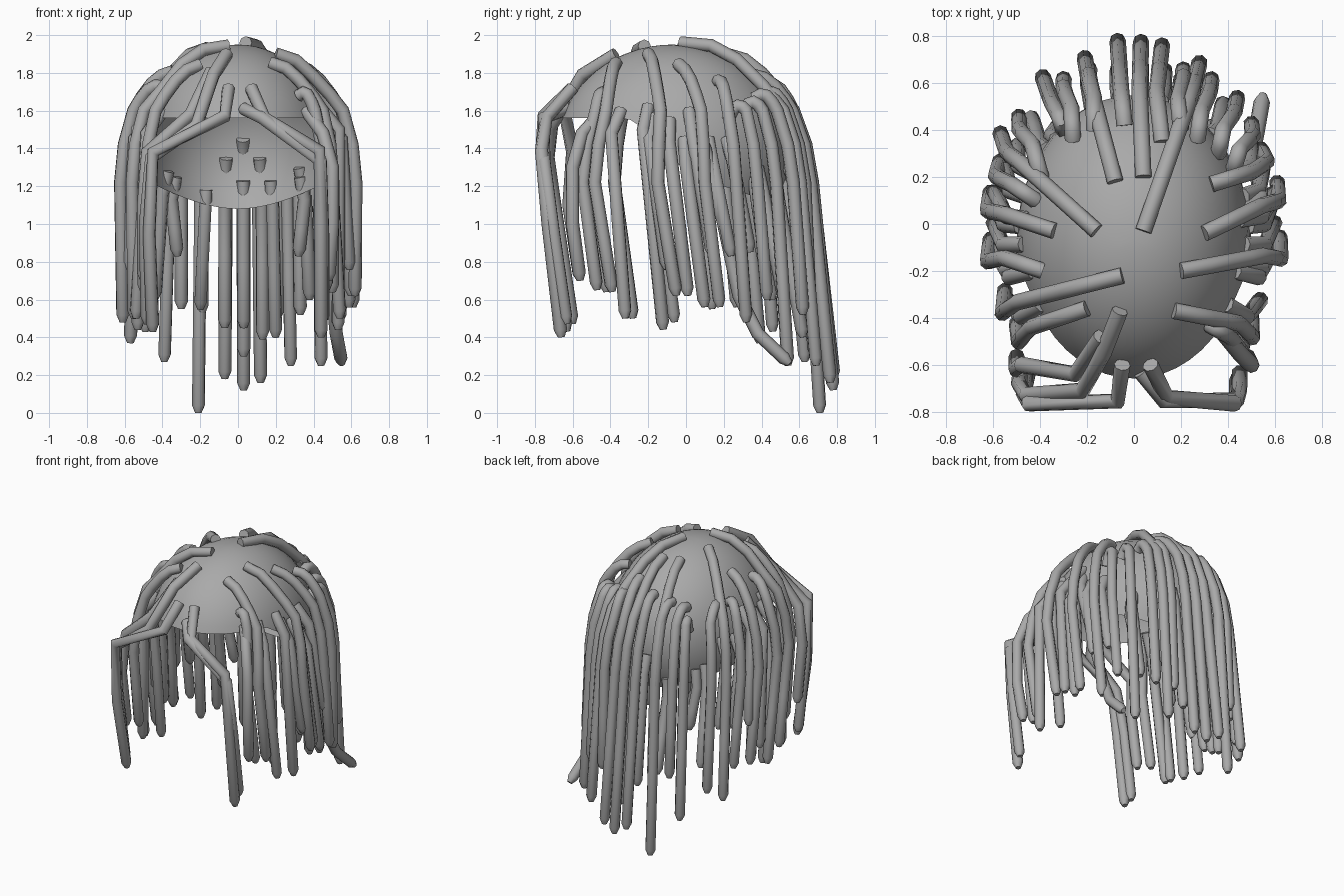
import bpy, bmesh, math
from mathutils import Vector

if "Cube" in bpy.data.objects:
    bpy.data.objects.remove(bpy.data.objects["Cube"])

GREY = bpy.data.materials.new("soft_grey")
GREY.diffuse_color = (0.4, 0.4, 0.4, 1)
GREY.use_nodes = True
GREY.node_tree.nodes["Principled BSDF"].inputs["Base Color"].default_value = GREY.diffuse_color

# cap ellipsoid: centre and radii
CY, CZ = -0.07, 1.38
RX, RY, RZ = 0.5, 0.62, 0.57
TUBE = 0.035


def cap_z(x, y, grow=0.0):
    k = 1 - (x / (RX + grow)) ** 2 - ((y - CY) / (RY + grow)) ** 2
    return CZ + (RZ + grow) * math.sqrt(max(k, 0.0))


def cap_at(angle, z, grow=0.0):
    k = math.sqrt(max(0.0, 1 - ((z - CZ) / RZ) ** 2))
    return Vector(((RX * k + grow) * math.cos(angle),
                   CY + (RY * k + grow) * math.sin(angle), z))


def finish(ob, angle):
    ob.data.materials.clear()
    ob.data.materials.append(GREY)
    bpy.ops.object.select_all(action='DESELECT')
    ob.select_set(True)
    bpy.context.view_layer.objects.active = ob
    bpy.ops.object.shade_smooth_by_angle(angle=math.radians(angle))


def make_cap():
    """Open shell: high hairline at the front, low rim at the nape."""
    bm = bmesh.new()
    n, rows = 48, 14
    top = bm.verts.new((0, CY, CZ + RZ))
    rings = []
    for j in range(1, rows + 1):
        ring = []
        for i in range(n):
            a = 2 * math.pi * i / n
            s = math.sin(a)
            t = min(1, max(0, (s + 0.45) / 0.75))
            rim = 1.56 - 0.33 * t * t * (3 - 2 * t) - 0.15 * max(0, s) ** 2
            lat = math.asin((rim - CZ) / RZ)
            p = math.pi / 2 + (lat - math.pi / 2) * j / rows
            ring.append(bm.verts.new((RX * math.cos(p) * math.cos(a),
                                      CY + RY * math.cos(p) * s,
                                      CZ + RZ * math.sin(p))))
        rings.append(ring)
    for i in range(n):
        k = (i + 1) % n
        bm.faces.new((top, rings[0][i], rings[0][k]))
        for a, b in zip(rings, rings[1:]):
            bm.faces.new((a[i], b[i], b[k], a[k]))
    me = bpy.data.meshes.new("cap")
    bm.to_mesh(me)
    bm.free()
    ob = bpy.data.objects.new("cap", me)
    bpy.context.collection.objects.link(ob)
    finish(ob, 60)


def make_locks(name, paths):
    """Round tubes with blunt, tapered tips."""
    cu = bpy.data.curves.new(name, 'CURVE')
    cu.dimensions = '3D'
    cu.bevel_depth = TUBE
    cu.bevel_resolution = 2
    cu.use_fill_caps = True
    for path in paths:
        pts = [Vector(p) for p in path]
        d = (pts[-1] - pts[-2]).normalized()
        pts.insert(-1, pts[-1] - d * 0.04)
        sp = cu.splines.new('POLY')
        sp.points.add(len(pts) - 1)
        for q, p in zip(sp.points, pts):
            q.co = (*p, 1)
            q.radius = 1
        sp.points[-1].radius = 0.5
    ob = bpy.data.objects.new(name, cu)
    bpy.context.collection.objects.link(ob)
    bpy.ops.object.select_all(action='DESELECT')
    ob.select_set(True)
    bpy.context.view_layer.objects.active = ob
    bpy.ops.object.convert(target='MESH')
    finish(bpy.context.object, 50)


def over_lock(rx, ry, tx, ty, tz):
    """Lock rooted on the crown, draped over the cap, hanging to its tip."""
    back = max(0, ty)
    a = math.atan2((ty - 0.12 * (1 - back) - CY) / 0.7, tx / 0.6)
    c, s = math.cos(a), math.sin(a)
    shoulder = Vector((0.56 * c, -0.05 + 0.62 * s, 1.60))
    bulge = Vector((0.61 * c, -0.05 + 0.685 * s, 1.42))
    drop = Vector((0.63 * c, -0.05 + 0.72 * s, 1.22))
    root = Vector((rx, ry, cap_z(rx, ry) + 0.012))
    path = [root]
    for t in (0.3, 0.55, 0.8):
        p = root.lerp(shoulder, t)
        p.z = max(cap_z(p.x, p.y, 0.035), p.z + 0.05 * math.sin(math.pi * t))
        path.append(p)
    return path + [shoulder, bulge, drop, drop.lerp(Vector((tx, ty, tz)), 0.5),
                   (tx, ty, tz)]


def under_lock(rz, tx, ty, tz):
    """Lock rooted low on the cap and hanging almost straight."""
    a = math.atan2((ty - 0.1 - CY) / 0.7, tx / 0.6)
    tip = Vector((tx, ty, tz))
    knee = cap_at(a, rz - 0.12, 0.06)
    return [cap_at(a, rz, -0.01), knee, knee.lerp(tip, 0.5), tip]


make_cap()

# long locks falling down the back
make_locks("back_locks", [over_lock(*v) for v in (
    (-.08, .18, -.21, .71, 0), (.04, .2, .03, .78, .12),
    (.04, -.03, .28, .69, .25), (-.30, .40, -.39, .63, .27),
    (.36, .30, .44, .54, .25), (.20, .40, .21, .66, .50),
    (.12, .35, .12, .765, .16), (-.04, .42, -.07, .785, .18),
    (-.17, .40, -.19, .66, .53), (-.39, .18, -.49, .46, .43),
    (.27, .36, .33, .62, .52), (-.26, .36, -.30, .62, .55))])

# locks draped over both sides
make_locks("side_locks", [over_lock(*v) for v in (
    (-.16, -.03, -.57, .39, .37), (-.34, -.03, -.61, .14, .55),
    (-.05, -.22, -.55, -.28, .50), (-.39, -.20, -.61, -.06, .48),
    (-.20, -.36, -.50, -.42, .64), (.30, -.04, .61, .18, .56),
    (.20, -.20, .62, -.05, .62), (.17, -.37, .50, -.39, .64),
    (.32, -.43, .47, -.47, .65), (.33, .17, .54, .32, .48),
    (.42, .22, .50, .43, .60), (-.42, .10, -.57, .27, .56))])

# shorter locks underneath, on both sides
side = [(1.60, .54, -.32, .50), (1.62, .53, -.12, .44), (1.57, .59, -.10, .76),
        (1.55, .60, .01, .62), (1.45, .59, .10, .56), (1.60, .60, .14, .83),
        (1.45, .55, .24, .83), (1.45, .50, .34, .85), (1.25, .32, .42, .83)]
make_locks("under_side_locks",
           [under_lock(z, m * x, y, t) for m in (1, -1) for z, x, y, t in side])

# lower rows at the nape
make_locks("nape_locks", [under_lock(*v) for v in (
    (1.45, .03, .68, .30), (1.35, -.07, .66, .45), (1.35, .13, .66, .39),
    (1.23, .20, .62, .40), (1.18, -.20, .62, .55), (1.23, .03, .62, .45),
    (1.30, .38, .52, .60), (1.28, -.44, .46, .60))])

# fringe locks swept out from the hairline
make_locks("fringe_locks", [
    [(-.05, -.60, 1.72), (-.07, -.755, 1.57), (-.45, -.765, 1.38),
     (-.47, -.72, .95), (-.45, -.63, .43)],
    [(-.06, -.37, 1.90), (-.13, -.55, 1.79), (-.22, -.71, 1.52),
     (-.46, -.73, 1.35), (-.49, -.68, 1.0), (-.48, -.60, .47)],
    [(-.14, -.48, 1.81), (-.25, -.64, 1.58), (-.48, -.60, 1.38),
     (-.50, -.62, 1.1), (-.50, -.56, .70)],
    [(.07, -.60, 1.72), (.14, -.74, 1.56), (.43, -.765, 1.39),
     (.44, -.73, 1.0), (.44, -.66, .40)],
    [(.03, -.63, 1.61), (.13, -.755, 1.56), (.44, -.75, 1.33),
     (.45, -.70, .95), (.45, -.63, .47)],
    [(.36, -.44, 1.60), (.45, -.55, 1.48), (.50, -.60, 1.30),
     (.50, -.60, 1.0), (.48, -.56, .70)]])

# one lock that flicks outward at its end
make_locks("flicked_lock", [[
    (.44, .02, 1.55), (.54, .10, 1.40), (.53, .20, 1.0), (.50, .28, .62),
    (.52, .38, .42), (.55, .55, .26)]])
